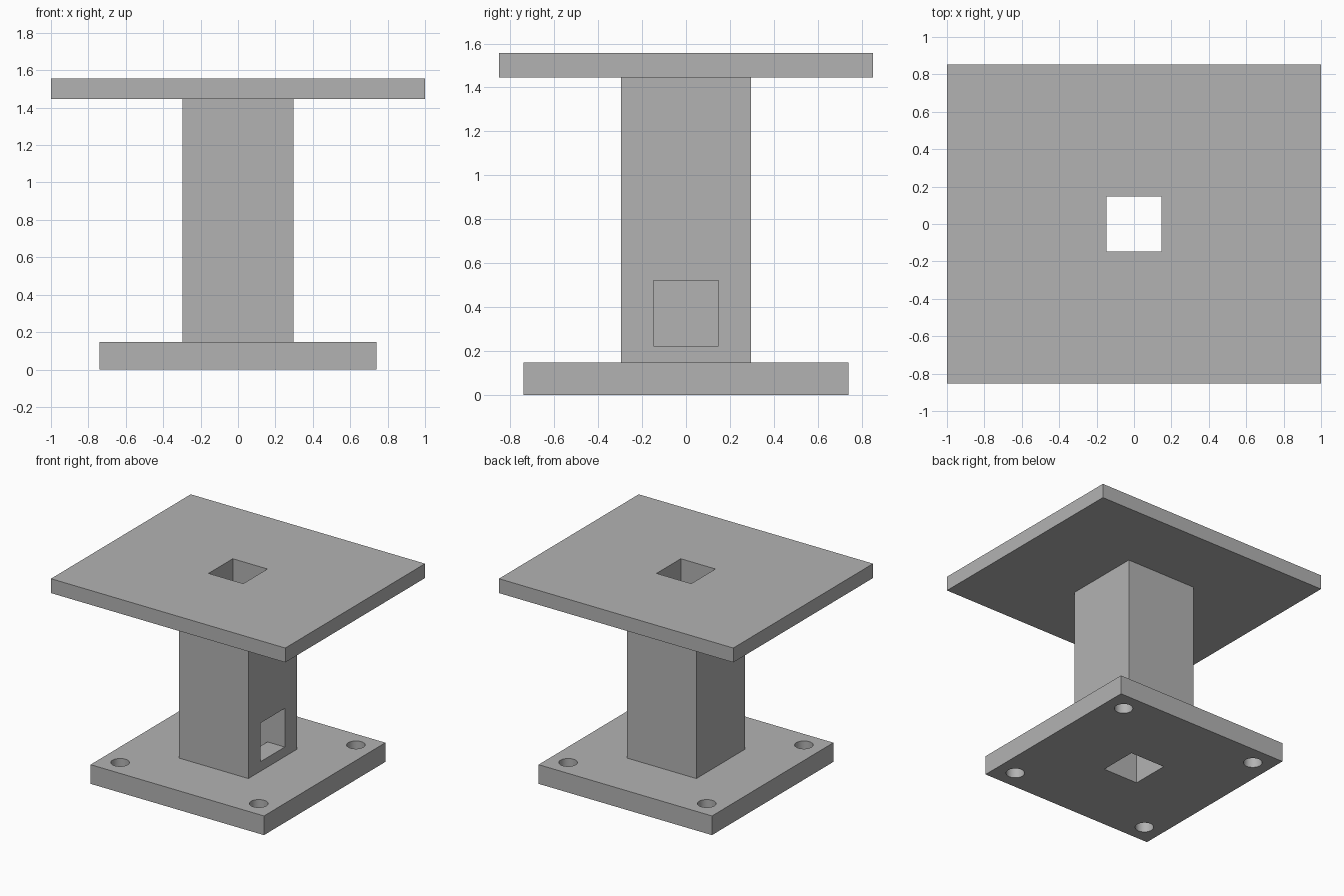
import bpy
import math

default_cube = bpy.data.objects.get("Cube")
if default_cube:
    bpy.data.objects.remove(default_cube, do_unlink=True)

# Main dimensions
BASE, BASE_TOP = 1.48, 0.148
POST, POST_TOP = 0.592, 1.445
TOP_X, TOP_Y, TOP_Z = 2.0, 1.704, 1.556
SHAFT = 0.296
BOLT_RADIUS, BOLT_OFFSET = 0.065, 0.592

grey = bpy.data.materials.new("plain_grey")
grey.use_nodes = True
grey.diffuse_color = (0.45, 0.45, 0.45, 1)
grey.node_tree.nodes["Principled BSDF"].inputs["Base Color"].default_value = grey.diffuse_color


def box(name, width, depth, bottom, top, x=0):
    bpy.ops.mesh.primitive_cube_add(size=1, location=(x, 0, (bottom + top) / 2))
    obj = bpy.context.object
    obj.name = name
    obj.scale = (width, depth, top - bottom)
    bpy.ops.object.transform_apply(location=True, rotation=False, scale=True)
    obj.data.materials.append(grey)
    return obj


def cut(target, cutter):
    """Subtract the cutter from the target, then discard it."""
    cutter.hide_render = True
    mod = target.modifiers.new("opening", 'BOOLEAN')
    mod.operation = 'DIFFERENCE'
    mod.solver = 'EXACT'
    mod.object = cutter
    bpy.context.view_layer.objects.active = target
    bpy.ops.object.modifier_apply(modifier=mod.name)
    bpy.data.objects.remove(cutter, do_unlink=True)


# Plates and post
base = box("base_plate", BASE, BASE, 0, BASE_TOP)
post = box("hollow_post", POST, POST, BASE_TOP, POST_TOP)
top = box("top_plate", TOP_X, TOP_Y, POST_TOP, TOP_Z)

# Square shaft through the full height
for part in (base, post, top):
    cut(part, box("shaft_cutter", SHAFT, SHAFT, -0.2, TOP_Z + 0.2))

# Access window on the left side of the post, opening into the shaft
cut(post, box("window_cutter", 0.4, SHAFT - 0.0004, 0.222, 0.52, x=0.3))

# Bolt holes in the base corners
for sx in (-1, 1):
    for sy in (-1, 1):
        bpy.ops.mesh.primitive_cylinder_add(
            vertices=48, radius=BOLT_RADIUS, depth=0.6,
            location=(sx * BOLT_OFFSET, sy * BOLT_OFFSET, BASE_TOP / 2))
        hole = bpy.context.object
        hole.data.materials.append(grey)
        cut(base, hole)

# Smooth the round holes, keep all corners sharp
bpy.ops.object.select_all(action='DESELECT')
base.select_set(True)
bpy.context.view_layer.objects.active = base
bpy.ops.object.shade_smooth_by_angle(angle=math.radians(30))
